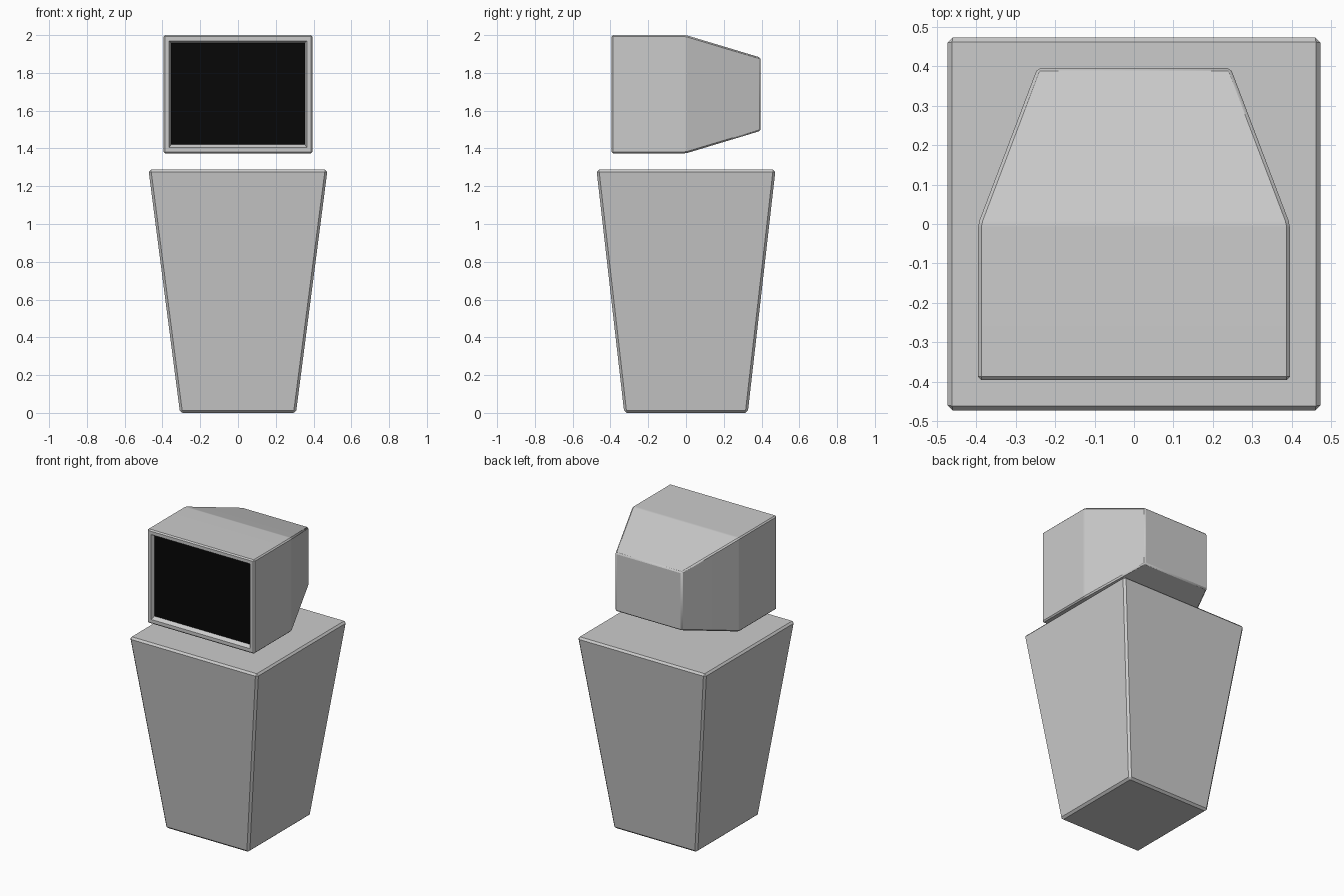
import bpy, bmesh
from mathutils import Vector

if "Cube" in bpy.data.objects:
    bpy.data.objects.remove(bpy.data.objects["Cube"])


def loft(sections, bevel):
    """Closed solid through 4-point sections, every edge chamfered."""
    bm = bmesh.new()
    rings = [[bm.verts.new(p) for p in s] for s in sections]
    for a, b in zip(rings, rings[1:]):
        for i in range(4):
            j = (i + 1) % 4
            bm.faces.new((a[i], a[j], b[j], b[i]))
    bm.faces.new(rings[0][::-1])
    bm.faces.new(rings[-1])
    bmesh.ops.recalc_face_normals(bm, faces=bm.faces[:])
    bmesh.ops.bevel(bm, geom=bm.edges[:], offset=bevel, segments=1,
                    profile=0.5, affect='EDGES')
    bm.normal_update()
    return bm


def finish(name, bm):
    """Mesh object, smooth only over shallow edges, flat on the large faces."""
    me = bpy.data.meshes.new(name)
    bm.to_mesh(me)
    bm.free()
    ob = bpy.data.objects.new(name, me)
    bpy.context.collection.objects.link(ob)
    bpy.ops.object.select_all(action='DESELECT')
    ob.select_set(True)
    bpy.context.view_layer.objects.active = ob
    bpy.ops.object.shade_smooth_by_angle(angle=0.52)
    mod = ob.modifiers.new("weighted_normals", 'WEIGHTED_NORMAL')
    mod.keep_sharp = True
    return ob


CORNERS = ((-1, -1), (1, -1), (1, 1), (-1, 1))

# Tapered pedestal body
body = [[(sx * hx, sy * hy, z) for sx, sy in CORNERS]
        for hx, hy, z in ((0.307, 0.327, 0.0), (0.474, 0.474, 1.288))]
finish("pedestal", loft(body, 0.013))

# Monitor housing: straight front half, tapered back half
housing = [[(sx * hx, y, 1.687 + sz * hz) for sx, sz in CORNERS]
           for y, hx, hz in ((-0.395, 0.395, 0.313),
                             (0.0, 0.395, 0.313),
                             (0.395, 0.245, 0.194))]
bm = loft(housing, 0.008)

# Recess in the front, with a slightly deeper slope at the lower edge
front = max((f for f in bm.faces if f.normal.y < -0.99), key=lambda f: f.calc_area())
bmesh.ops.inset_region(bm, faces=[front], thickness=0.022, use_even_offset=True)
bmesh.ops.inset_region(bm, faces=[front], thickness=0.011, depth=-0.022,
                       use_even_offset=True)
for v in front.verts:
    if v.co.z < 1.687:
        v.co.z += 0.006
screen_pts = [v.co + Vector((0, -0.001, 0)) for v in front.verts]
finish("monitor_housing", bm)

# Black screen covering the recess floor
bm = bmesh.new()
bm.faces.new([bm.verts.new(p) for p in screen_pts])
screen = finish("screen", bm)
black = bpy.data.materials.new("screen_black")
black.diffuse_color = (0.002, 0.002, 0.002, 1)
black.use_nodes = True
black.node_tree.nodes["Principled BSDF"].inputs["Base Color"].default_value = black.diffuse_color
screen.data.materials.append(black)
